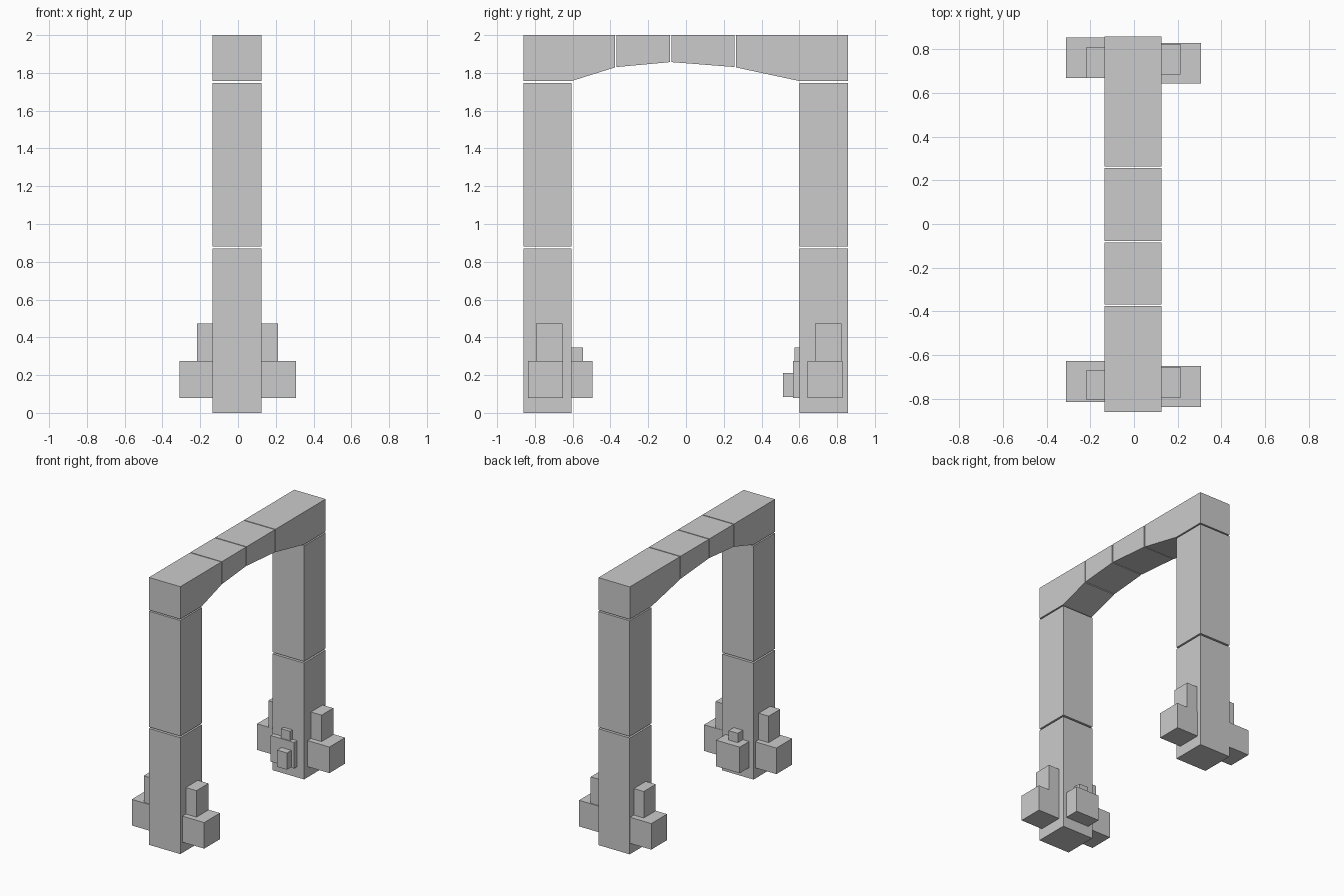
import bpy, bmesh

if "Cube" in bpy.data.objects:
    bpy.data.objects.remove(bpy.data.objects["Cube"])

X0, X1 = -0.135, 0.125


def prism(name, profile, x0=X0, x1=X1):
    """Extrude a (y, z) outline along x."""
    bm = bmesh.new()
    face = bm.faces.new([bm.verts.new((x0, y, z)) for y, z in profile])
    ext = bmesh.ops.extrude_face_region(bm, geom=[face])
    verts = [v for v in ext["geom"] if isinstance(v, bmesh.types.BMVert)]
    bmesh.ops.translate(bm, verts=verts, vec=(x1 - x0, 0, 0))
    bmesh.ops.recalc_face_normals(bm, faces=bm.faces)
    me = bpy.data.meshes.new(name)
    bm.to_mesh(me)
    bm.free()
    ob = bpy.data.objects.new(name, me)
    bpy.context.collection.objects.link(ob)
    return ob


def box(name, x, y, z):
    return prism(name, [(y[0], z[0]), (y[1], z[0]), (y[1], z[1]), (y[0], z[1])], *x)


# Pillars, each of two stacked blocks
for side, y in (("front", (-0.86, -0.606)), ("back", (0.602, 0.858))):
    box(f"{side}_pillar_lower", (X0, X1), y, (0, 0.87))
    box(f"{side}_pillar_upper", (X0, X1), y, (0.882, 1.747))

# Arched lintel in four stones
prism("lintel_front", [(-0.86, 1.757), (-0.606, 1.757), (-0.376, 1.829), (-0.376, 2), (-0.86, 2)])
prism("lintel_mid_front", [(-0.369, 1.831), (-0.084, 1.857), (-0.084, 2), (-0.369, 2)])
prism("lintel_mid_back", [(-0.077, 1.857), (0.257, 1.831), (0.257, 2), (-0.077, 2)])
prism("lintel_back", [(0.264, 1.829), (0.6, 1.757), (0.857, 1.757), (0.857, 2), (0.264, 2)])

# Stepped footings on the left and right faces: block y range, post y range
LOW, HIGH = (0.08, 0.275), (0.275, 0.473)
for name, sx, by, py in (
    ("front_left", -1, (-0.813, -0.626), (-0.804, -0.667)),
    ("front_right", 1, (-0.836, -0.650), (-0.795, -0.653)),
    ("back_left", -1, (0.667, 0.853), (0.668, 0.809)),
    ("back_right", 1, (0.643, 0.828), (0.684, 0.822)),
):
    bx, px = ((-0.31, X0), (-0.217, X0)) if sx < 0 else ((X1, 0.306), (X1, 0.213))
    box(f"{name}_footing_block", bx, by, LOW)
    box(f"{name}_footing_post", px, py, HIGH)

# Footing on the inner face of the front pillar
box("front_inner_block", (-0.098, 0.098), (-0.606, -0.495), LOW)
box("front_inner_post", (-0.046, 0.03), (-0.606, -0.546), (0.275, 0.345))

# Thinner footing on the inner face of the back pillar
box("back_inner_panel", (-0.127, 0.068), (0.566, 0.602), LOW)
box("back_inner_post", (-0.045, 0.03), (0.574, 0.602), (0.275, 0.345))
box("back_inner_knob", (-0.036, 0.045), (0.514, 0.566), (0.085, 0.21))
